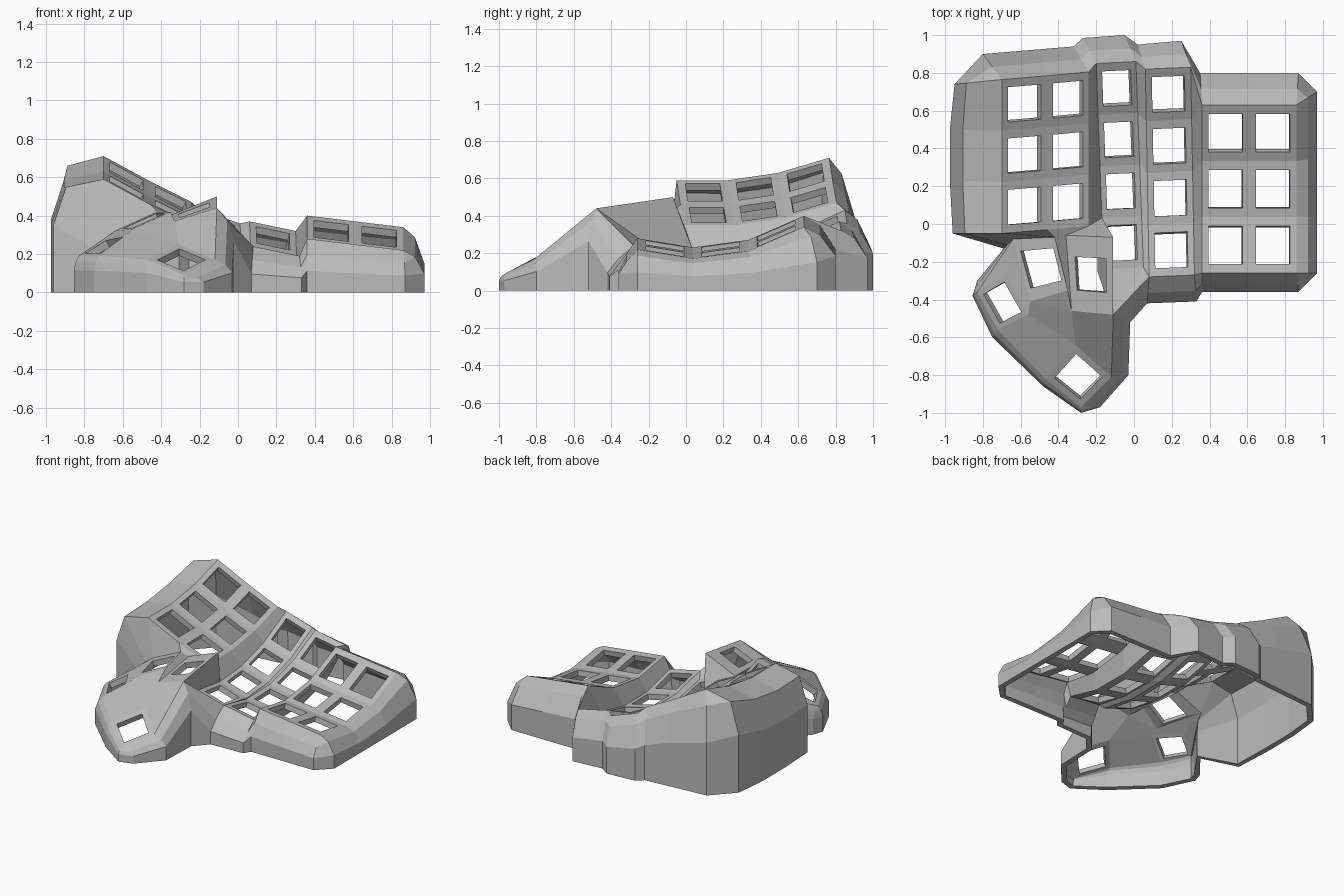
import bpy
import bmesh
from mathutils import Vector

cube = bpy.data.objects.get("Cube")
if cube:
    bpy.data.objects.remove(cube)

grey = bpy.data.materials.new("plain_grey")
grey.use_nodes = True
grey.diffuse_color = (0.5, 0.5, 0.5, 1)
grey.node_tree.nodes["Principled BSDF"].inputs["Base Color"].default_value = (0.5, 0.5, 0.5, 1)

bm = bmesh.new()


def face(*points):
    """Add a face, skipping repeated corners."""
    corners = []
    for p in points:
        if all((p - q).length > 1e-4 for q in corners):
            corners.append(p)
    if len(corners) > 2:
        bm.faces.new([bm.verts.new(p) for p in corners])


def panel(a, b, c, d, mu, mv):
    """Key panel: a quad with a square opening."""
    def at(u, v):
        return a.lerp(b, u).lerp(d.lerp(c, u), v)
    outer = [a, b, c, d]
    inner = [at(mu, mv), at(1 - mu, mv), at(1 - mu, 1 - mv), at(mu, 1 - mv)]
    for i in range(4):
        j = (i + 1) % 4
        face(outer[i], outer[j], inner[j], inner[i])


def rail(x, shear, y_back, y_front, heights, drop, rows):
    """Edge of a key column, sagging between its back and front ends."""
    back, mid, front = heights
    points = []
    for i in range(rows + 1):
        t = i / rows
        z = back * (1 - t) * (1 - 2 * t) + 4 * mid * t * (1 - t) + front * t * (2 * t - 1)
        points.append(Vector((x + shear * t, y_back + (y_front - y_back) * t, z - drop)))
    return points


# Key columns: left x, right x, shear, back y, front y, turn, heights, drop, rows
outer_h = (0.71, 0.605, 0.59)
right_h = (0.40, 0.24, 0.28)
columns = [
    (-0.70, -0.46, 0.00, 0.765, -0.05, 0.02, outer_h, 0.00, 0.13, 3),
    (-0.46, -0.24, 0.00, 0.785, -0.03, 0.02, outer_h, 0.13, 0.24, 3),
    (-0.20, 0.01, 0.04, 0.85, -0.24, 0.01, (0.43, 0.24, 0.27), 0.00, 0.07, 4),
    (0.06, 0.30, 0.02, 0.82, -0.28, 0.01, (0.37, 0.18, 0.24), 0.00, 0.05, 4),
    (0.36, 0.61, 0.00, 0.63, -0.26, 0.00, right_h, 0.00, 0.03, 3),
    (0.61, 0.86, 0.00, 0.63, -0.26, 0.00, right_h, 0.03, 0.06, 3),
]
L, R = [], []
for xl, xr, shear, yb, yf, turn, heights, dl, dr, rows in columns:
    left = rail(xl, shear, yb, yf, heights, dl, rows)
    right = rail(xr, shear, yb + turn, yf + turn, heights, dr, rows)
    for i in range(rows):
        panel(left[i], right[i], right[i + 1], left[i + 1], 0.14, 0.16)
    L.append(left)
    R.append(right)

# Steps between neighbouring columns
for col, shift, count in ((1, 0, 3), (2, 0, 4), (3, 1, 3)):
    for i in range(count):
        a, b = R[col], L[col + 1]
        face(a[i + shift], b[i], b[i + 1], a[i + 1 + shift])
face(R[3][0], R[3][1], L[4][0])


# Thumb key panels, corners clockwise from the back left
def corners(*points):
    return [Vector(p) for p in points]


A = corners((-0.64, -0.08, 0.32), (-0.42, -0.07, 0.42), (-0.35, -0.35, 0.42), (-0.55, -0.41, 0.33))
B = corners((-0.36, -0.06, 0.40), (-0.11, -0.07, 0.50), (-0.11, -0.48, 0.44), (-0.33, -0.46, 0.37))
C = corners((-0.83, -0.36, 0.19), (-0.68, -0.27, 0.28), (-0.56, -0.48, 0.31), (-0.72, -0.56, 0.19))
D = corners((-0.31, -0.64, 0.25), (-0.12, -0.81, 0.17), (-0.28, -0.97, 0.09), (-0.47, -0.82, 0.17))
for quad, mu, mv in ((A, 0.1, 0.2), (B, 0.16, 0.28), (C, 0.14, 0.12), (D, 0.14, 0.14)):
    panel(*quad, mu, mv)

# Surfaces joining the thumb panels to each other and to the columns
face(A[0], C[1], C[0])
face(A[0], A[3], C[2], C[1])
face(A[1], B[0], B[3], A[2])
face(A[3], A[2], B[3])
face(A[3], B[3], D[0], C[2])
face(C[3], C[2], D[0], D[3])
face(D[0], B[3], B[2], D[1])
face(L[0][3], R[0][3], A[1], A[0])
face(R[0][3], R[1][3], B[0], A[1])
face(R[1][3], L[2][3], B[1], B[0])
face(B[1], L[2][3], L[2][4], B[2])
face(B[2], L[2][4], R[2][4])
face(B[2], R[2][4], L[3][4])

# Outer wall: top point and ground position, with a profile for each side
left_side = (0.75, 0.93, 0.6)
back_side = (0.5, 0.88, 0.55)
right_side = (0.55, 0.85, 0.45)
front_side = (0.6, 0.7, 0.4)
thumb_side = (0.6, 0.85, 0.6)
wall = [
    (left_side, [(L[0][3], -0.96, -0.05), (L[0][2], -0.975, 0.23),
                 (L[0][1], -0.975, 0.50), (L[0][0], -0.95, 0.74)]),
    (back_side, [(L[0][0], -0.80, 0.90), (R[0][0], -0.50, 0.925), (R[1][0], -0.32, 0.94),
                 (L[2][0], -0.27, 0.985), (R[2][0], -0.05, 1.0), (L[3][0], 0.02, 0.95),
                 (R[3][0], 0.25, 0.97), (L[4][0], 0.35, 0.80), (R[4][0], 0.61, 0.80),
                 (R[5][0], 0.87, 0.80)]),
    (right_side, [(R[5][0], 0.97, 0.70), (R[5][1], 0.97, 0.35),
                  (R[5][2], 0.97, 0.04), (R[5][3], 0.97, -0.26)]),
    (front_side, [(R[5][3], 0.87, -0.36), (R[4][3], 0.61, -0.36), (L[4][3], 0.36, -0.36),
                  (R[3][4], 0.33, -0.41), (L[3][4], 0.07, -0.42)]),
    (thumb_side, [(B[2], -0.02, -0.52), (D[1], -0.03, -0.80), (D[2], -0.18, -0.97),
                  (D[2], -0.28, -1.0), (D[3], -0.48, -0.86), (C[3], -0.75, -0.60),
                  (C[0], -0.855, -0.38), (C[0], -0.83, -0.30), (A[0], -0.69, -0.13)]),
]
stacks = []
for (out, high, low), points in wall:
    for top, x, y in points:
        shoulder = top.lerp(Vector((x, y, top.z)), out)
        shoulder.z = top.z * high
        stacks.append([top, shoulder, Vector((x, y, top.z * low)), Vector((x, y, 0))])
for i, here in enumerate(stacks):
    there = stacks[(i + 1) % len(stacks)]
    for k in range(3):
        face(here[k], there[k], there[k + 1], here[k + 1])

# Join into one sheet with outward normals
bmesh.ops.remove_doubles(bm, verts=bm.verts, dist=0.0005)
bmesh.ops.recalc_face_normals(bm, faces=bm.faces)
bm.normal_update()
if sum(f.normal.z * f.calc_area() for f in bm.faces) < 0:
    bmesh.ops.reverse_faces(bm, faces=bm.faces)

mesh = bpy.data.meshes.new("keyboard_case")
bm.to_mesh(mesh)
bm.free()
mesh.materials.append(grey)
case = bpy.data.objects.new("keyboard_case", mesh)
bpy.context.collection.objects.link(case)

# Shell thickness
shell = case.modifiers.new("shell", 'SOLIDIFY')
shell.thickness = 0.04
shell.offset = -1
